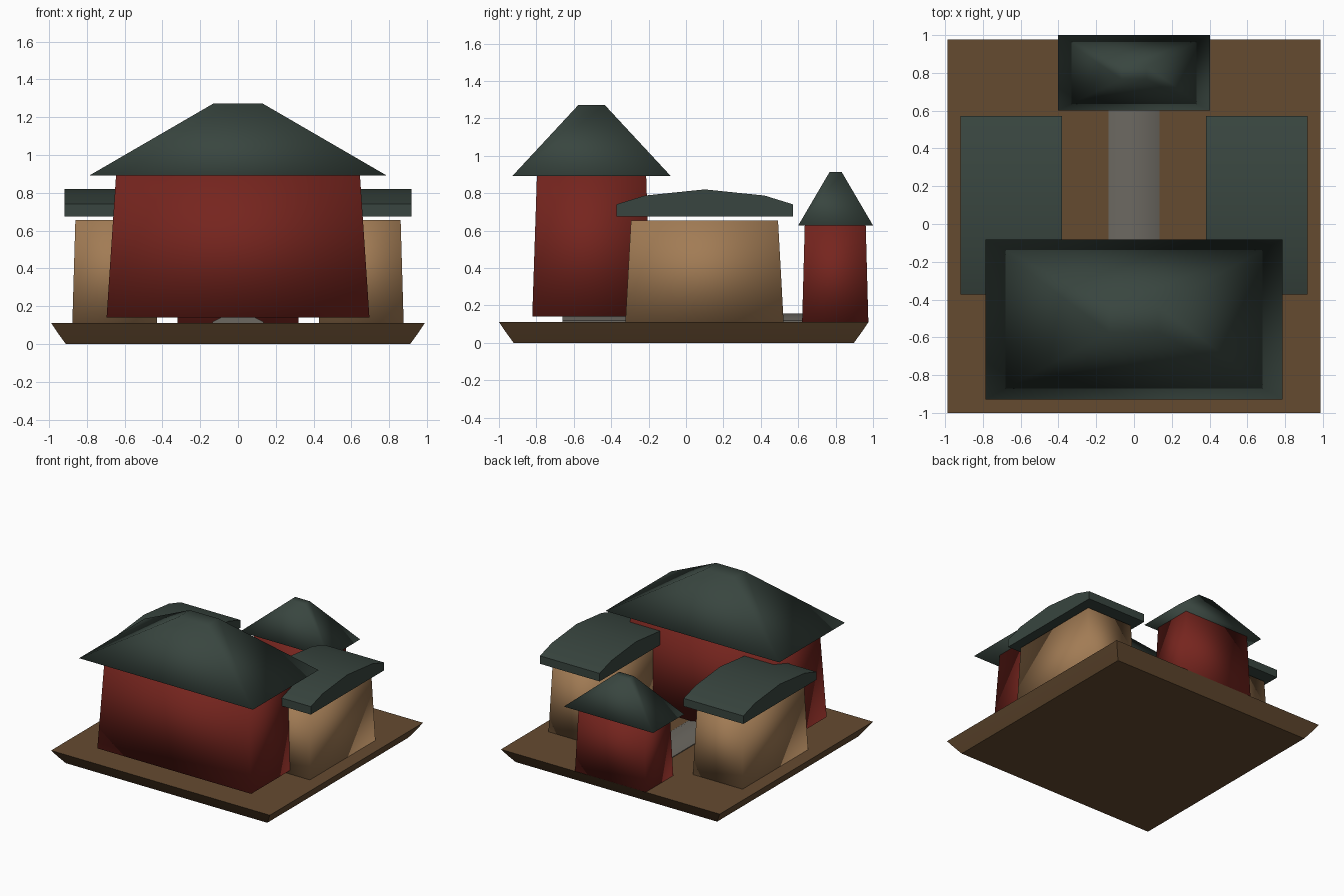
import bpy, math

if "Cube" in bpy.data.objects:
    bpy.data.objects.remove(bpy.data.objects["Cube"])


def material(name, rgb):
    m = bpy.data.materials.new(name)
    m.diffuse_color = (*rgb, 1)
    m.use_nodes = True
    m.node_tree.nodes["Principled BSDF"].inputs["Base Color"].default_value = m.diffuse_color
    return m


ROOF = material("dark_tile", (0.04, 0.06, 0.05))
RED = material("red_wall", (0.18, 0.018, 0.013))
CREAM = material("tan_wall", (0.36, 0.2, 0.09))
EARTH = material("brown_earth", (0.13, 0.07, 0.03))
STONE = material("grey_stone", (0.15, 0.14, 0.12))


def make(name, verts, faces, mat, sharp):
    me = bpy.data.meshes.new(name)
    me.from_pydata(verts, [], faces)
    me.materials.append(mat)
    ob = bpy.data.objects.new(name, me)
    bpy.context.collection.objects.link(ob)
    bpy.ops.object.select_all(action='DESELECT')
    ob.select_set(True)
    bpy.context.view_layer.objects.active = ob
    if sharp:
        bpy.ops.object.shade_smooth_by_angle(angle=math.radians(35))
    else:
        bpy.ops.object.shade_smooth()
    return ob


def tapered(name, cx, cy, rings, mat, sharp=False):
    """Rectangular rings (half_x, half_y, z), bottom to top."""
    verts = [(cx + sx * hx, cy + sy * hy, z) for hx, hy, z in rings
             for sx, sy in ((-1, -1), (1, -1), (1, 1), (-1, 1))]
    last = 4 * (len(rings) - 1)
    faces = [(3, 2, 1, 0), tuple(range(last, last + 4))]
    for r in range(0, last, 4):
        faces += [(r + i, r + (i + 1) % 4, r + 4 + (i + 1) % 4, r + 4 + i) for i in range(4)]
    return make(name, verts, faces, mat, sharp)


def extruded(name, half, a, b, axis, centre, mat):
    """Mirror a half profile (offset, z) and sweep it from a to b along x or y."""
    prof = [(centre + u, z) for u, z in half]
    prof += [(centre - u, z) for u, z in reversed(half) if u > 0]
    n = len(prof)
    verts = [(t, u, z) if axis == 'x' else (-u, t, z) for t in (a, b) for u, z in prof]
    faces = [(i + n, (i + 1) % n + n, (i + 1) % n, i) for i in range(n)]
    faces += [tuple(range(n)), tuple(range(2 * n - 1, n - 1, -1))]
    return make(name, verts, faces, mat, True)


# Ground slab
tapered("ground_slab", 0, -0.012,
        [(0.91, 0.91, 0), (0.95, 0.95, 0.055), (0.988, 0.988, 0.112)], EARTH, True)

# Courtyard path with a cambered top
extruded("courtyard_path", [(0.135, 0.09), (0.135, 0.118), (0.09, 0.14), (0, 0.157)],
         -0.66, 0.66, 'y', 0, STONE)

# Main hall
tapered("main_hall_walls", 0, -0.505, [(0.695, 0.317, 0.14), (0.645, 0.292, 0.892)], RED)
tapered("main_hall_roof", 0, -0.505, [(0.785, 0.423, 0.892), (0.13, 0.07, 1.272)], ROOF)

# Gatehouse
tapered("gatehouse_walls", 0, 0.798, [(0.32, 0.177, 0.112), (0.297, 0.163, 0.627)], RED)
tapered("gatehouse_roof", 0, 0.80, [(0.403, 0.2, 0.627), (0.066, 0.033, 0.912)], ROOF)

# Side halls, mirrored left and right
side_roof = [(0.472, 0.675), (0.472, 0.74), (0.32, 0.787), (0, 0.82)]
for side, s in (("left", -1), ("right", 1)):
    tapered(side + "_hall_walls", s * 0.652, 0.099,
            [(0.224, 0.423, 0.112), (0.208, 0.393, 0.655)], CREAM)
    x0, x1 = sorted((s * 0.38, s * 0.918))
    extruded(side + "_hall_roof", side_roof, x0, x1, 'x', 0.1, ROOF)
